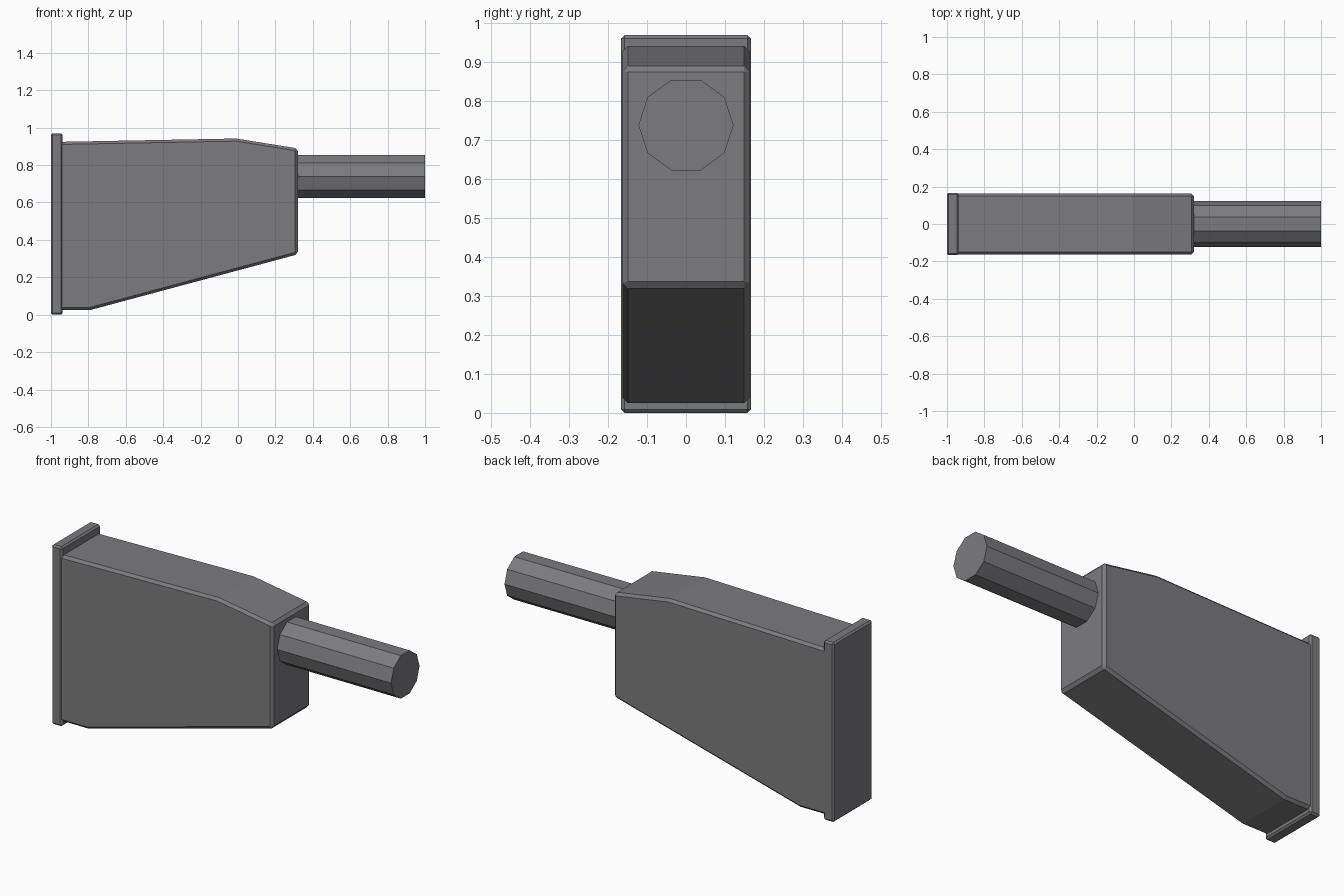
import bpy
import bmesh
from math import cos, sin, tau

cube = bpy.data.objects.get("Cube")
if cube:
    bpy.data.objects.remove(cube, do_unlink=True)

GREY = (0.2, 0.2, 0.21, 1.0)
grey = bpy.data.materials.new("dark grey plastic")
grey.use_nodes = True
grey.diffuse_color = GREY
grey.node_tree.nodes["Principled BSDF"].inputs["Base Color"].default_value = GREY


def prism(name, profile, offset, bevel=0.0):
    """Extrude a closed profile along the offset vector, with optional chamfered edges."""
    bm = bmesh.new()
    face = bm.faces.new([bm.verts.new(p) for p in profile])
    ext = bmesh.ops.extrude_face_region(bm, geom=[face])
    moved = [g for g in ext["geom"] if isinstance(g, bmesh.types.BMVert)]
    bmesh.ops.translate(bm, verts=moved, vec=offset)
    bmesh.ops.recalc_face_normals(bm, faces=bm.faces)
    mesh = bpy.data.meshes.new(name)
    bm.to_mesh(mesh)
    bm.free()
    mesh.materials.append(grey)
    obj = bpy.data.objects.new(name, mesh)
    bpy.context.collection.objects.link(obj)
    if bevel:
        mod = obj.modifiers.new("Chamfer", "BEVEL")
        mod.width = bevel
        mod.segments = 1
        mod.limit_method = "ANGLE"
        mod.angle_limit = 0.7
    return obj


# Tapered housing
half = 0.163
outline = [(-0.96, 0.025), (-0.79, 0.025), (0.32, 0.323),
           (0.32, 0.889), (-0.01, 0.942), (-0.96, 0.924)]
prism("housing", [(x, -half, z) for x, z in outline], (0, 2 * half, 0), 0.014)

# Flange at the wide end
half = 0.167
flange = [(-half, 0), (half, 0), (half, 0.97), (-half, 0.97)]
prism("flange", [(-1, y, z) for y, z in flange], (0.063, 0, 0), 0.009)

# Ten-sided cable stub
radius, sides, axis_z = 0.122, 10, 0.739
ring = [(0.3, radius * cos(tau * i / sides), axis_z + radius * sin(tau * i / sides))
        for i in range(sides)]
prism("cable_stub", ring, (0.7, 0, 0))
